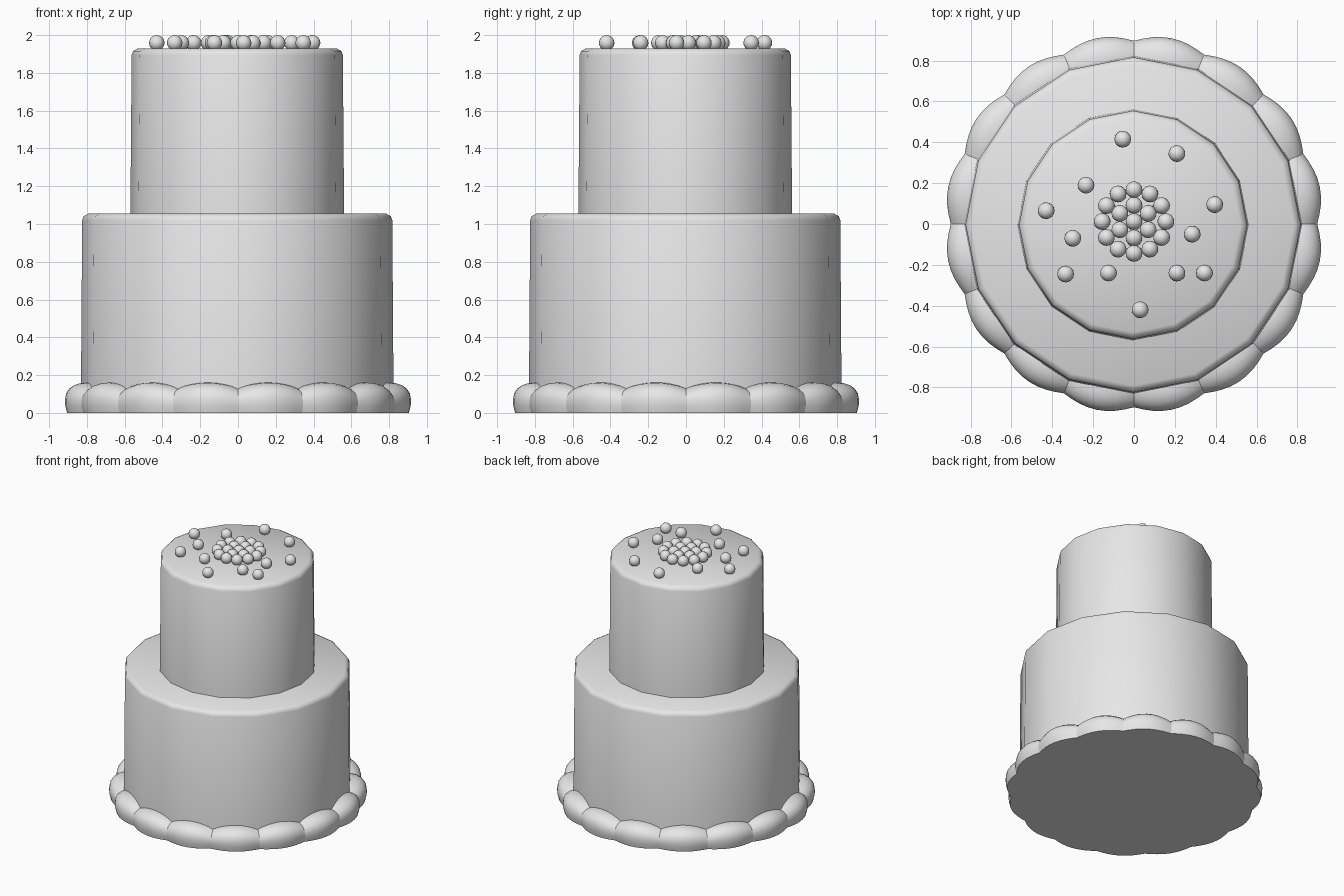
import bpy, bmesh, math
from math import pi, sin, cos, radians

if "Cube" in bpy.data.objects:
    bpy.data.objects.remove(bpy.data.objects["Cube"], do_unlink=True)

# One plain icing colour
icing = bpy.data.materials.new("icing_grey")
icing.use_nodes = True
colour = (0.8, 0.8, 0.8, 1)
icing.diffuse_color = colour
icing.node_tree.nodes["Principled BSDF"].inputs["Base Color"].default_value = colour


def finish(bm, name, angle=50):
    """Turn a bmesh into a smooth-shaded object."""
    bmesh.ops.recalc_face_normals(bm, faces=bm.faces)
    mesh = bpy.data.meshes.new(name)
    bm.to_mesh(mesh)
    bm.free()
    mesh.materials.append(icing)
    mesh.shade_smooth()
    mesh.set_sharp_from_angle(angle=radians(angle))
    obj = bpy.data.objects.new(name, mesh)
    bpy.context.collection.objects.link(obj)
    return obj


def lathe(name, profile, sides, shape=lambda a: (1, 1), angle=50):
    """Spin (radius, height) points, scaled at each angle by shape."""
    bm = bmesh.new()
    rings = []
    for r, z in profile:
        ring = []
        for i in range(sides):
            a = 2 * pi * i / sides
            kr, kz = shape(a)
            ring.append(bm.verts.new((r * kr * cos(a), r * kr * sin(a), z * kz)))
        rings.append(ring)
    for low, high in zip(rings, rings[1:]):
        for i in range(sides):
            j = (i + 1) % sides
            bm.faces.new((low[i], low[j], high[j], high[i]))
    bm.faces.new(rings[0])
    bm.faces.new(rings[-1])
    return finish(bm, name, angle)


def tier(name, radius, bottom, top):
    """A sixteen-sided tier with a slight taper and bevelled top rim."""
    obj = lathe(name, [(radius, bottom), (radius - 0.007, top - 0.035),
                       (radius - 0.015, top - 0.014), (radius - 0.04, top)], 16)
    obj.location = (-0.004, -0.004, 0)


tier("lower_tier", 0.828, 0.02, 1.055)
tier("upper_tier", 0.566, 1.03, 1.93)

# Scalloped piped border: sixteen lobes
LOBES, STEPS = 16, 8


def scallop(a):
    swell = abs(sin(a * LOBES / 2))
    return 0.967 + 0.033 * swell, 0.82 + 0.18 * swell ** 0.8


border = lathe("piped_border",
               [(0.917, 0), (0.927, 0.04), (0.928, 0.075), (0.922, 0.105),
                (0.905, 0.13), (0.88, 0.148), (0.85, 0.158), (0.81, 0.161),
                (0.74, 0.15)],
               LOBES * STEPS, scallop)
# Crease the border between neighbouring lobes
for edge in border.data.edges:
    if all(v % STEPS == 0 for v in edge.vertices):
        edge.use_edge_sharp = True

# Sugar pearls: a packed cluster and a loose scatter
pearls = [(0, 0.012)]
for count, radius in ((6, 0.08), (12, 0.156)):
    for i in range(count):
        a = pi / 2 + 2 * pi * i / count
        pearls.append((radius * cos(a), 0.012 + radius * sin(a)))
pearls += [(-0.055, 0.415), (0.21, 0.345), (-0.235, 0.19), (-0.43, 0.065),
           (-0.3, -0.07), (-0.335, -0.245), (-0.125, -0.24), (0.21, -0.24),
           (0.345, -0.24), (0.285, -0.05), (0.395, 0.095), (0.03, -0.42)]

bm = bmesh.new()
bmesh.ops.create_uvsphere(bm, u_segments=16, v_segments=10, radius=0.041)
pearl_mesh = finish(bm, "sugar_pearl_1").data
first = bpy.data.objects["sugar_pearl_1"]
for n, (x, y) in enumerate(pearls):
    obj = first
    if n:
        obj = bpy.data.objects.new(f"sugar_pearl_{n + 1}", pearl_mesh)
        bpy.context.collection.objects.link(obj)
    obj.location = (x, y, 1.959)
